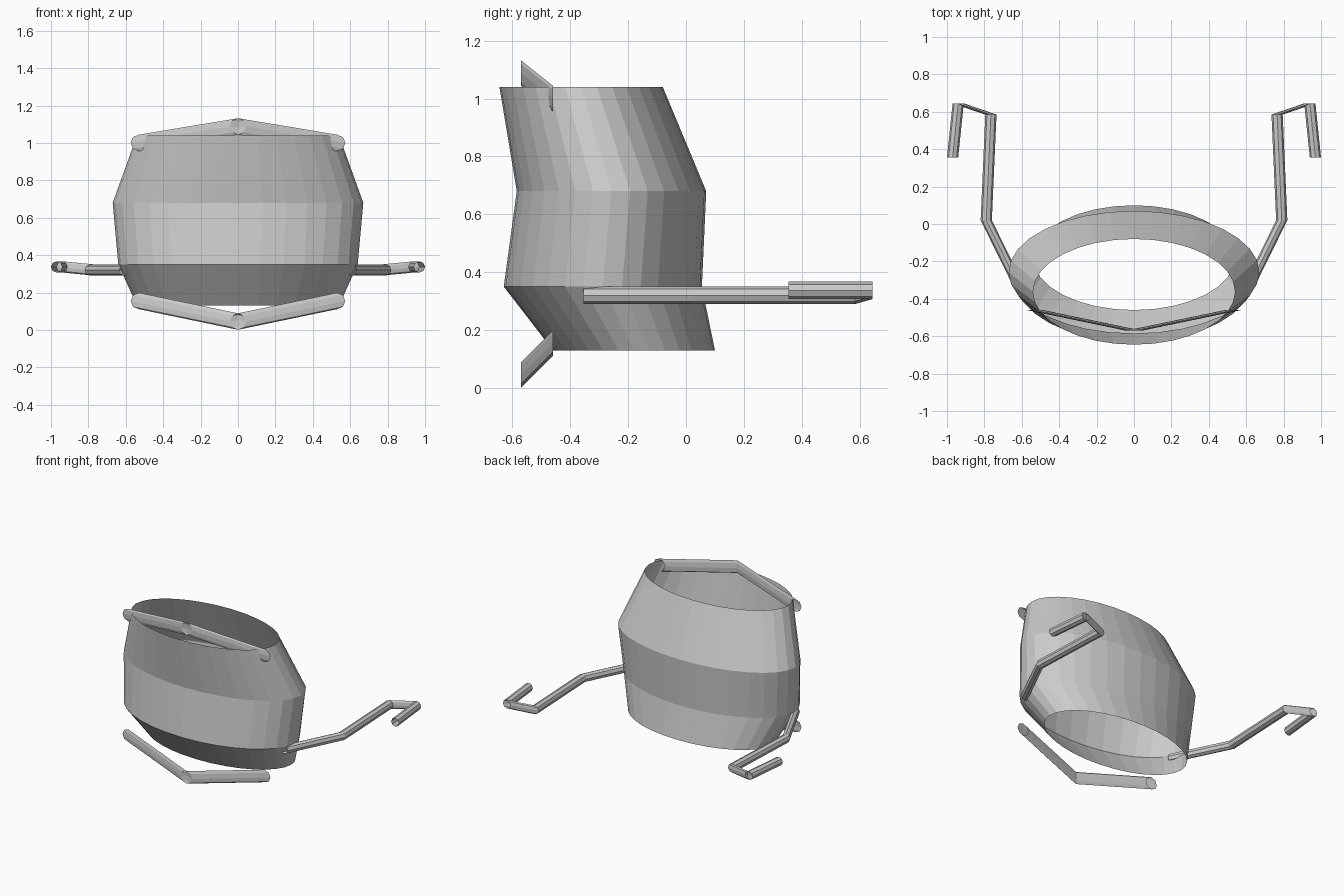
import bpy, bmesh, math

cube = bpy.data.objects.get("Cube")
if cube:
    bpy.data.objects.remove(cube, do_unlink=True)

grey = bpy.data.materials.new("plain grey")
grey.use_nodes = True
grey.diffuse_color = (0.6, 0.6, 0.6, 1)
grey.node_tree.nodes["Principled BSDF"].inputs["Base Color"].default_value = (0.6, 0.6, 0.6, 1)


def loft(name, rings):
    """Join a series of point rings into an open, flat-shaded tube."""
    bm = bmesh.new()
    loops = [[bm.verts.new(p) for p in ring] for ring in rings]
    for a, b in zip(loops, loops[1:]):
        n = len(a)
        for i in range(n):
            j = (i + 1) % n
            bm.faces.new((a[i], a[j], b[j], b[i]))
    bmesh.ops.recalc_face_normals(bm, faces=bm.faces)
    mesh = bpy.data.meshes.new(name)
    bm.to_mesh(mesh)
    bm.free()
    mesh.materials.append(grey)
    obj = bpy.data.objects.new(name, mesh)
    bpy.context.collection.objects.link(obj)
    return obj


def angles(n):
    return [2 * math.pi * i / n for i in range(n)]


def flat_ellipse(z, front, back, half_width, n=32):
    """Horizontal ellipse for the shell."""
    mid, depth = (front + back) / 2, (back - front) / 2
    return [(half_width * math.cos(a), mid + depth * math.sin(a), z) for a in angles(n)]


def upright_ring(centre, radius, n=8):
    """Circle facing the front, used along every bar."""
    x, y, z = centre
    return [(x + radius * math.cos(a), y, z + radius * math.sin(a)) for a in angles(n)]


def bar(name, path, radius):
    return loft(name, [upright_ring(p, radius) for p in path])


# Open barrel-shaped shell
loft("shell", [
    flat_ellipse(0.13, -0.46, 0.10, 0.54),
    flat_ellipse(0.35, -0.63, 0.055, 0.64),
    flat_ellipse(0.68, -0.585, 0.07, 0.67),
    flat_ellipse(1.04, -0.645, -0.08, 0.54),
])

# Bent bars across the front
for name, end_z, mid_z in (("upper_bar", 1.00, 1.088), ("lower_bar", 0.155, 0.045)):
    bar(name, [(-0.53, -0.46, end_z), (0, -0.57, mid_z), (0.53, -0.46, end_z)], 0.044)

# Hooked side arms
for side, s in (("left", 1), ("right", -1)):
    bar(side + "_arm", [
        (s * 0.605, -0.355, 0.32),
        (s * 0.79, 0.02, 0.32),
        (s * 0.765, 0.585, 0.32),
        (s * 0.94, 0.645, 0.337),
        (s * 0.97, 0.355, 0.337),
    ], 0.03)
